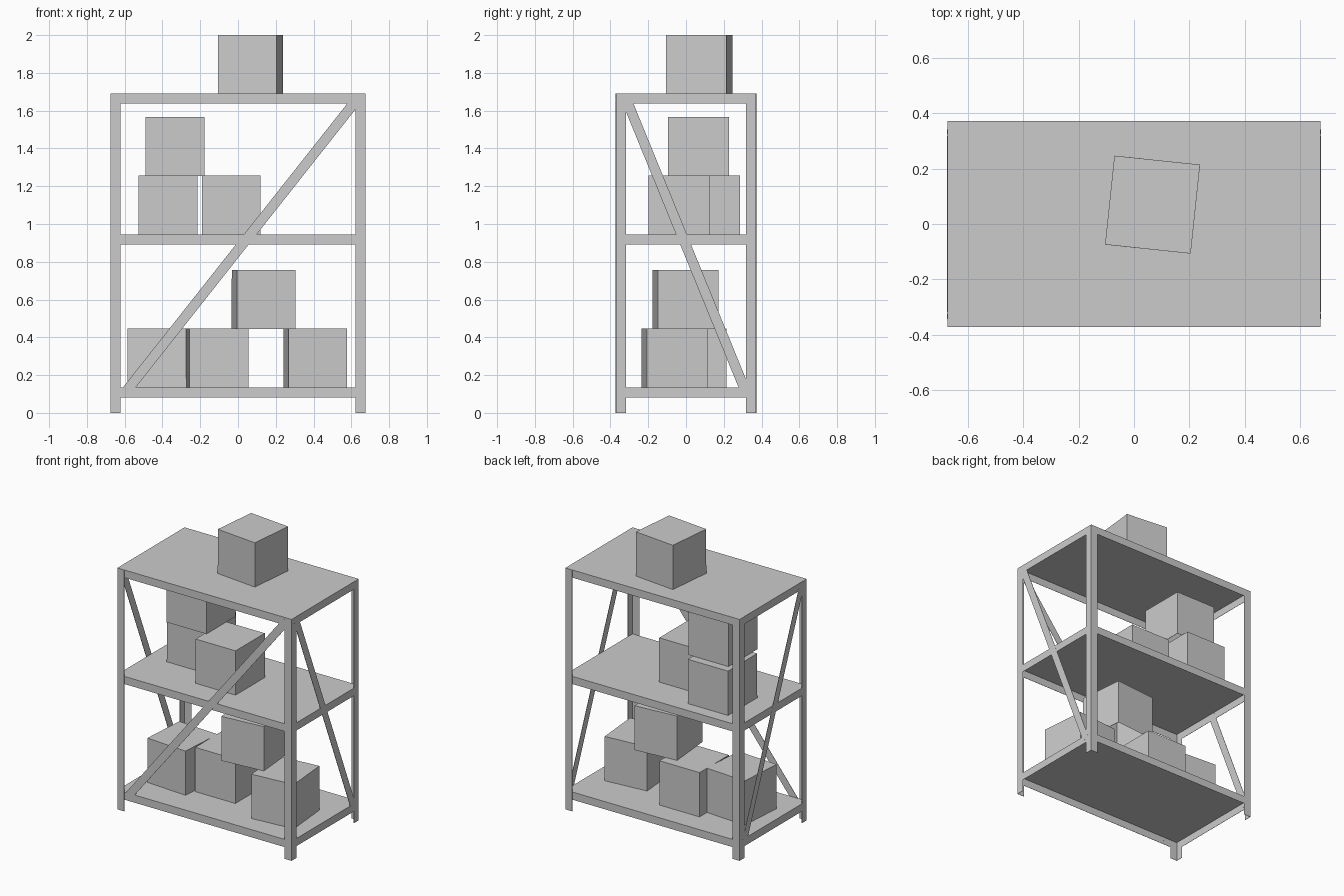
import bpy
import bmesh
from math import radians
from mathutils import Matrix, Vector

if "Cube" in bpy.data.objects:
    bpy.data.objects.remove(bpy.data.objects["Cube"], do_unlink=True)

grey = bpy.data.materials.new("plain_grey")
grey.use_nodes = True
colour = (0.6, 0.6, 0.6, 1)
grey.diffuse_color = colour
grey.node_tree.nodes["Principled BSDF"].inputs["Base Color"].default_value = colour

HALF_X, HALF_Y = 0.674, 0.371
LEVELS = {"bottom": 0.135, "middle": 0.945, "top": 1.69}
RAIL = 0.053   # shelf rim and post flange width


def add_sheet(name, bm):
    """Turn a surface into an object made of thin sheet."""
    bmesh.ops.recalc_face_normals(bm, faces=bm.faces)
    mesh = bpy.data.meshes.new(name)
    bm.to_mesh(mesh)
    bm.free()
    mesh.materials.append(grey)
    obj = bpy.data.objects.new(name, mesh)
    bpy.context.collection.objects.link(obj)
    solid = obj.modifiers.new("sheet", "SOLIDIFY")
    solid.thickness = 0.002
    solid.offset = 0


def open_box(name, centre, size, turn=0):
    """Box without a bottom face."""
    bm = bmesh.new()
    matrix = (Matrix.Translation(centre) @ Matrix.Rotation(radians(turn), 4, "Z")
              @ Matrix.Diagonal((*size, 1)))
    bmesh.ops.create_cube(bm, size=1, matrix=matrix)
    lowest = min(bm.faces, key=lambda f: f.calc_center_median().z)
    bmesh.ops.delete(bm, geom=[lowest], context="FACES_ONLY")
    add_sheet(name, bm)


def strap(name, start, end, outward):
    """Flat bar between two points, facing the given side."""
    start, end = Vector(start), Vector(end)
    across = (end - start).normalized().cross(Vector(outward)) * RAIL / 2
    bm = bmesh.new()
    ring = [start - across, end - across, end + across, start + across]
    bm.faces.new([bm.verts.new(p) for p in ring])
    add_sheet(name, bm)


# Shelves: trays with a rim, hollow underneath
for level, top in LEVELS.items():
    open_box(level + "_shelf", (0, 0, top - RAIL / 2), (2 * HALF_X, 2 * HALF_Y, RAIL))

# Corner posts with an angle-iron section
for sx, side in ((1, "left"), (-1, "right")):
    for sy, end in ((-1, "front"), (1, "back")):
        bm = bmesh.new()
        section = [(RAIL, 0), (0, 0), (0, RAIL)]
        low, high = [[bm.verts.new((sx * (HALF_X - u), sy * (HALF_Y - v), z))
                      for u, v in section] for z in (0, LEVELS["top"])]
        for i in range(2):
            bm.faces.new((low[i], low[i + 1], high[i + 1], high[i]))
        add_sheet(f"{end}_{side}_post", bm)

# Diagonal braces on the front and both sides
low, high = 0.11, 1.665
strap("front_brace", (-0.595, -HALF_Y, low), (0.634, -HALF_Y, high), (0, -1, 0))
for sx, side in ((1, "left"), (-1, "right")):
    strap(side + "_brace", (sx * HALF_X, 0.317, low), (sx * HALF_X, -0.318, high), (sx, 0, 0))

# Stacked boxes: name, shelf, layer, x, y, turn in degrees
BOX = (0.31, 0.322, 0.31)
boxes = [
    ("bottom_right_box", "bottom", 0, -0.418, -0.018, -4),
    ("bottom_middle_box", "bottom", 0, -0.1, 0.053, 0),
    ("bottom_left_box", "bottom", 0, 0.409, -0.06, 5),
    ("bottom_stacked_box", "bottom", 1, 0.136, -0.002, 5),
    ("middle_right_box", "middle", 0, -0.37, 0.124, 0),
    ("middle_left_box", "middle", 0, -0.036, -0.036, 0),
    ("middle_stacked_box", "middle", 1, -0.333, 0.066, 0),
    ("top_box", "top", 0, 0.067, 0.07, -6),
]
for name, level, layer, x, y, turn in boxes:
    z = LEVELS[level] + (layer + 0.5) * BOX[2]
    open_box(name, (x, y, z), BOX, turn)
